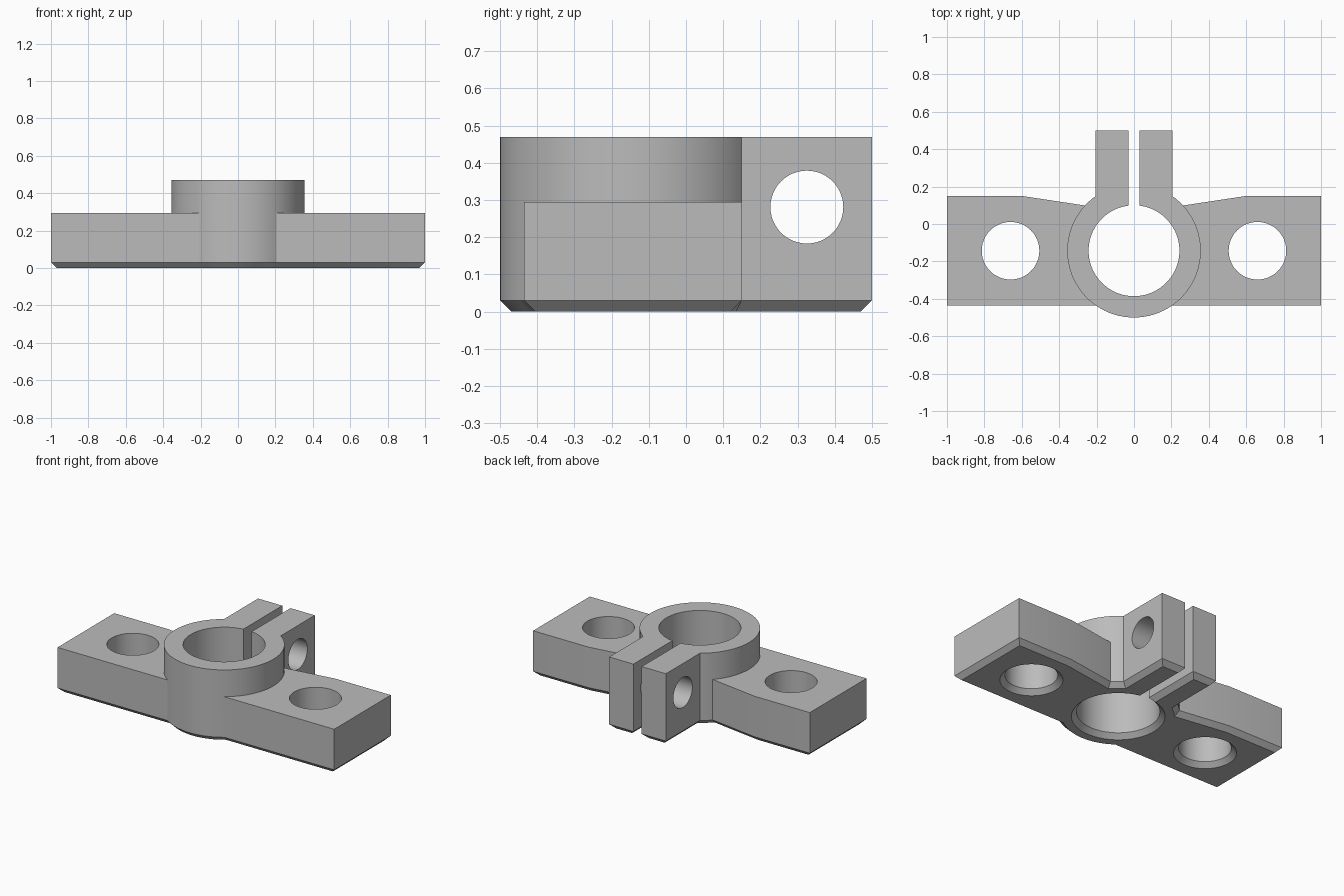
import bpy, bmesh
from math import sin, cos, asin, pi, radians
from mathutils import Vector

if "Cube" in bpy.data.objects:
    bpy.data.objects.remove(bpy.data.objects["Cube"])

CY = -0.143                        # shared y of ring and mounting holes
RING, BORE, MOUNT = 0.357, 0.243, 0.154
PLATE_TOP, CLAMP_TOP, CHAMFER = 0.295, 0.47, 0.03
FRONT, BACK = -0.435, 0.15
EAR, SLOT, EAR_END = 0.205, 0.03, 0.5
HOLE_X = 0.66


def arc(radius, a0, a1, count, cx=0.0):
    """Points around the bore axis; angle 0 faces +x."""
    steps = [a0 + (a1 - a0) * i / count for i in range(count + 1)]
    return [Vector((cx + radius * cos(a), CY + radius * sin(a))) for a in steps]


def mirrored(half):
    return half + [Vector((-p.x, p.y)) for p in reversed(half) if p.x > 1e-5]


def inset(loop, dist):
    """Move every edge of a loop to its left by dist."""
    result = []
    for i, p in enumerate(loop):
        d1 = (p - loop[i - 1]).normalized()
        d2 = (loop[(i + 1) % len(loop)] - p).normalized()
        n1, n2 = Vector((-d1.y, d1.x)), Vector((-d2.y, d2.x))
        result.append(p + (n1 + n2) * dist / (1 + n1.dot(n2)))
    return result


# Outline pieces on the +x half
a_front = asin((FRONT - CY) / RING)
a_back = asin((0.099 - CY) / RING)
a_ear = pi / 2 - asin(EAR / RING)
front_arc = arc(RING, -pi / 2, a_front, 8)
hidden_arc = arc(RING, a_front, a_back, 24)
back_arc = arc(RING, a_back, a_ear, 4)
plate_edge = [Vector(p) for p in ((1, FRONT), (1, BACK), (0.6, BACK))]
ear = [Vector((EAR, EAR_END)), Vector((SLOT, EAR_END))]
bore = arc(BORE, pi / 2 - asin(SLOT / BORE), -pi / 2, 24)
bore[-1].x = front_arc[0].x = 0.0

footprint = mirrored(front_arc + plate_edge + back_arc + ear + bore)
clamp = mirrored(front_arc + hidden_arc[1:-1] + back_arc + ear + bore)
mounts = {s: arc(MOUNT, 2 * pi, 0, 48, s * HOLE_X)[:-1] for s in (1, -1)}

bm = bmesh.new()
cache = {}


def ring_verts(loop, z):
    verts = []
    for p in loop:
        key = (round(p.x, 5), round(p.y, 5), round(z, 5))
        if key not in cache:
            cache[key] = bm.verts.new((p.x, p.y, z))
        verts.append(cache[key])
    return verts


def wall(low, z0, high, z1):
    a, b = ring_verts(low, z0), ring_verts(high, z1)
    for i in range(len(a)):
        bm.faces.new((a[i - 1], a[i], b[i], b[i - 1]))


def cap(loops, z, up):
    edges = []
    for loop in loops:
        v = ring_verts(loop, z)
        for i in range(len(v)):
            edges.append(bm.edges.get((v[i - 1], v[i])) or bm.edges.new((v[i - 1], v[i])))
    bmesh.ops.triangle_fill(bm, edges=edges, use_beauty=True, normal=(0, 0, up))


# Chamfered foot and walls up to the plate top
foot_loops = [footprint, mounts[1], mounts[-1]]
for loop in foot_loops:
    wall(inset(loop, CHAMFER), 0, loop, CHAMFER)
    wall(loop, CHAMFER, loop, PLATE_TOP)
cap([inset(l, CHAMFER) for l in foot_loops], 0, -1)

# Raised clamp ring with its two ears
wall(clamp, PLATE_TOP, clamp, CLAMP_TOP)
cap([clamp], CLAMP_TOP, 1)

# Top faces of the two mounting wings
wing = [front_arc[-1]] + plate_edge + list(reversed(hidden_arc[1:]))
for s in (1, -1):
    cap([[Vector((s * p.x, p.y)) for p in wing], mounts[s]], PLATE_TOP, 1)

bmesh.ops.recalc_face_normals(bm, faces=bm.faces)
mesh = bpy.data.meshes.new("clamp_bracket")
bm.to_mesh(mesh)
bm.free()
bracket = bpy.data.objects.new("clamp_bracket", mesh)
bpy.context.collection.objects.link(bracket)

# Material
grey = bpy.data.materials.new("plain_grey")
grey.use_nodes = True
colour = (0.5, 0.5, 0.5, 1)
grey.diffuse_color = colour
grey.node_tree.nodes["Principled BSDF"].inputs["Base Color"].default_value = colour
mesh.materials.append(grey)

# Bolt hole through both ears
bpy.ops.mesh.primitive_cylinder_add(vertices=48, radius=0.098, depth=1,
                                    location=(0, 0.325, 0.281), rotation=(0, pi / 2, 0))
cutter = bpy.context.object
cutter.name = "bolt_hole_cutter"
cutter.hide_render = True
cutter.data.materials.append(grey)
mod = bracket.modifiers.new("bolt_hole", 'BOOLEAN')
mod.operation, mod.solver, mod.object = 'DIFFERENCE', 'EXACT', cutter

bpy.ops.object.select_all(action='DESELECT')
bracket.select_set(True)
bpy.context.view_layer.objects.active = bracket
bpy.ops.object.modifier_apply(modifier=mod.name)
bpy.data.objects.remove(cutter)
bpy.ops.object.shade_smooth_by_angle(angle=radians(30))
